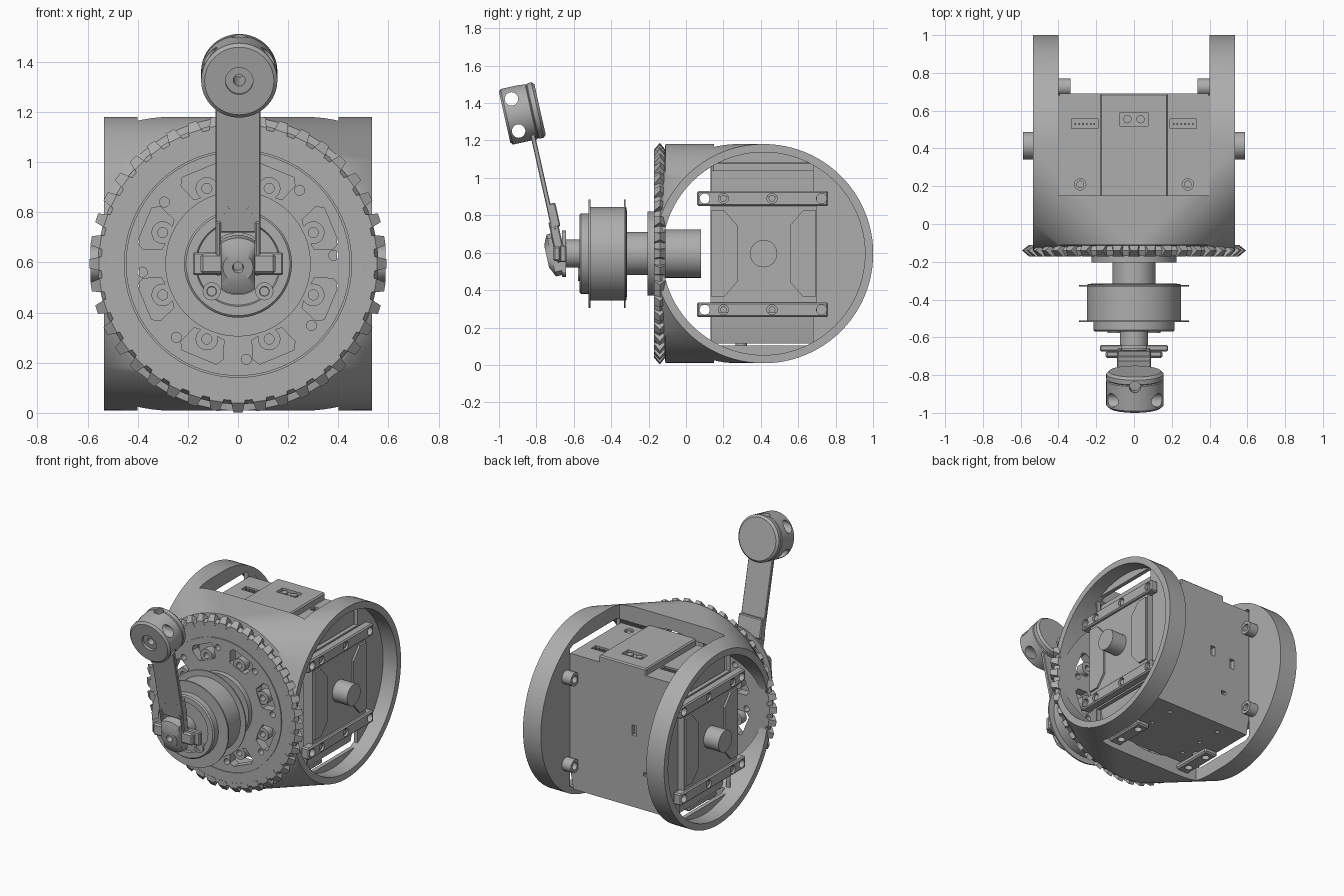
import bpy, bmesh
from math import sin, cos, pi, radians
from mathutils import Vector, Matrix

if "Cube" in bpy.data.objects:
    bpy.data.objects.remove(bpy.data.objects["Cube"], do_unlink=True)

grey = bpy.data.materials.new("machined_grey")
grey.use_nodes = True
grey.diffuse_color = (0.42, 0.42, 0.42, 1)
grey.node_tree.nodes["Principled BSDF"].inputs["Base Color"].default_value = grey.diffuse_color

ZC = 0.595            # height of the main axis
YC = 0.415            # centre of the side rings
TILT = 0.22           # lean of the crank arm
FRONT = Vector((0, -1, 0))
parts = []


def finish(name, bm, keep=True):
    bmesh.ops.recalc_face_normals(bm, faces=bm.faces)
    mesh = bpy.data.meshes.new(name)
    bm.to_mesh(mesh)
    bm.free()
    mesh.materials.append(grey)
    ob = bpy.data.objects.new(name, mesh)
    bpy.context.collection.objects.link(ob)
    if keep:
        parts.append(ob)
    return ob


def lathe(name, origin, axis, profile, steps=64, keep=True):
    """Turn (distance, radius) pairs about an axis."""
    bm = bmesh.new()
    closed = profile[0] == profile[-1]
    rings = []
    for t, r in profile[:-1] if closed else profile:
        count = steps if r else 1
        rings.append([bm.verts.new((r * cos(2 * pi * k / steps), r * sin(2 * pi * k / steps), t))
                      for k in range(count)])
    if closed:
        rings.append(rings[0])
    for a, b in zip(rings, rings[1:]):
        for k in range(steps):
            n = k + 1
            quad = (a[k % len(a)], a[n % len(a)], b[n % len(b)], b[k % len(b)])
            bm.faces.new(list(dict.fromkeys(quad)))
    turn = Vector(axis).to_track_quat('Z', 'Y').to_matrix().to_4x4()
    bm.transform(Matrix.Translation(origin) @ turn)
    return finish(name, bm, keep)


def rod(name, p, q, r, steps=32, keep=True):
    p, q = Vector(p), Vector(q)
    n = (q - p).length
    return lathe(name, p, q - p, [(0, 0), (0, r), (n, r), (n, 0)], steps, keep)


def box(name, centre, size, tilt=0, bevel=0, keep=True):
    bm = bmesh.new()
    bmesh.ops.create_cube(bm, size=1, matrix=Matrix.Diagonal((*size, 1)))
    if bevel:
        bmesh.ops.bevel(bm, geom=bm.edges[:], offset=bevel, segments=1, affect='EDGES')
    bm.transform(Matrix.Translation(centre) @ Matrix.Rotation(tilt, 4, 'X'))
    return finish(name, bm, keep)


def prism(name, pts, direction, keep=True):
    bm = bmesh.new()
    near = [bm.verts.new(p) for p in pts]
    far = [bm.verts.new(Vector(p) + Vector(direction)) for p in pts]
    bm.faces.new(near)
    bm.faces.new(far[::-1])
    for k in range(len(pts)):
        bm.faces.new((near[k], near[k - 1], far[k - 1], far[k]))
    return finish(name, bm, keep)


def cut(ob, cutters):
    for c in cutters:
        m = ob.modifiers.new("cut", 'BOOLEAN')
        m.object, m.solver, m.operation = c, 'EXACT', 'DIFFERENCE'
        c.hide_render = True
    graph = bpy.context.evaluated_depsgraph_get()
    mesh = bpy.data.meshes.new_from_object(ob.evaluated_get(graph))
    ob.modifiers.clear()
    ob.data = mesh
    for c in cutters:
        bpy.data.objects.remove(c, do_unlink=True)


def polar(r, a, y):
    return Vector((r * cos(a), y, ZC + r * sin(a)))


# Housing: round front blended into two side rings
bm = bmesh.new()
R, W = 0.586, 0.535
for i in range(96):
    a = 2 * pi * i / 96
    p = polar(R, a, -0.11)
    p.x = max(-W, min(W, p.x))
    bm.verts.new(p)
    for s in (-W, W):
        bm.verts.new((s, YC + R * cos(a), ZC + R * sin(a)))
hull = bmesh.ops.convex_hull(bm, input=bm.verts[:])
bmesh.ops.delete(bm, geom=list({g for g in hull["geom_interior"] if isinstance(g, bmesh.types.BMVert)}), context='VERTS')
housing = finish("housing", bm)
cut(housing, [
    rod("bore", (-1, YC, ZC), (1, YC, ZC), 0.542, 96, False),
    rod("front_bore", (0, -0.3, ZC), (0, 0.3, ZC), 0.5, 64, False),
    box("back_opening", (0, 0.75, ZC), (0.8, 1.2, 2), keep=False)])

# Gear disc with grooves, windows and holes
gear = lathe("gear_disc", (0, -0.11, ZC), FRONT,
             [(0, 0), (0, 0.54), (0.03, 0.56), (0.06, 0.545), (0.06, 0.453), (0.054, 0.453),
              (0.054, 0.447), (0.06, 0.447), (0.06, 0)], 96)
cutters = []
for i in range(8):
    a = radians(22.5 + 45 * i)
    shape = [(0.3, -0.1), (0.31, -0.21), (0.385, -0.24), (0.41, -0.18),
             (0.41, 0.18), (0.385, 0.24), (0.31, 0.21), (0.3, 0.1)]
    cutters.append(prism("window", [polar(r, a + d, -0.3) for r, d in shape], (0, 0.4, 0), False))
    b = radians(5 + 45 * i)
    cutters.append(rod("hole", polar(0.383, b, -0.3), polar(0.383, b, 0.1), 0.02, 16, False))
cut(gear, cutters)
for i in range(8):
    a = radians(22.5 + 45 * i)
    lathe("window_lug", polar(0.325, a, -0.11), FRONT,
          [(0, 0.02), (0, 0.045), (0.055, 0.045), (0.055, 0.02), (0, 0.02)], 20)

# Gear teeth: straight and pointed
bm = bmesh.new()
TEETH = 40
for i in range(TEETH):
    rot = Matrix.Translation((0, -0.11, ZC)) @ Matrix.Rotation(2 * pi * i / TEETH, 4, 'Y')
    rings = []
    for s in (-1, 1):
        rings.append([bm.verts.new(rot @ Vector((r, -t, s * w)))
                      for r, t, w in ((0.52, 0, 0.032), (0.555, 0, 0.027), (0.593, 0.03, 0.018),
                                      (0.555, 0.062, 0.027), (0.52, 0.062, 0.032))])
    bm.faces.new(rings[0])
    bm.faces.new(rings[1])
    for k in range(5):
        n = (k + 1) % 5
        bm.faces.new((rings[0][k], rings[0][n], rings[1][n], rings[1][k]))
finish("gear_teeth", bm)

# Main shaft, hub plate and flanged pulley
rod("inner_shaft", (0, 0.08, ZC), (0, -0.12, ZC), 0.13)
rod("hub_plate", (0, -0.17, ZC), (0, -0.205, ZC), 0.225, 64)
rod("outer_shaft", (0, -0.2, ZC), (0, -0.33, ZC), 0.115, 48)
lathe("pulley", (0, -0.315, ZC), FRONT,
      [(0, 0), (0, 0.22), (0.005, 0.25), (0.008, 0.25), (0.008, 0.29), (0.016, 0.29), (0.016, 0.25),
       (0.195, 0.25), (0.195, 0.29), (0.205, 0.29), (0.205, 0.215), (0.247, 0.215),
       (0.255, 0.207), (0.255, 0.17), (0.245, 0.165), (0.245, 0)], 80)
rod("crank_shaft", (0, -0.55, ZC), (0, -0.67, ZC), 0.075)
for s in (-1, 1):
    lathe("pulley_screw", (s * 0.105, -0.56, 0.485), FRONT,
          [(0, 0), (0, 0.036), (0.018, 0.036), (0.018, 0.02), (0.012, 0.018), (0.012, 0)], 24)

# Crank yoke and knob
back = Vector((0, cos(TILT), sin(TILT)))
for s in (-1, 1):
    box("yoke_cheek", (s * 0.078, -0.688, 0.66), (0.022, 0.05, 0.22), TILT, 0.006)
box("yoke_bar", (0, -0.657, ZC), (0.36, 0.034, 0.09), 0, 0.006)
box("yoke_front", (0, -0.69, ZC), (0.3, 0.04, 0.08), 0, 0.01)
lathe_parts = [rod("yoke_disc", (0, -0.642, ZC), (0, -0.662, ZC), 0.125, 48),
               lathe("knob", (0, -0.745, 0.58), back,
                     [(0.03, 0), (0.03, 0.018), (0, 0.022), (0, 0.06), (0.025, 0.115), (0.08, 0.115), (0.08, 0)], 48)]
for ob in lathe_parts:
    for v in ob.data.vertices:
        v.co.x = max(-0.068, min(0.068, v.co.x))

# Crank arm, clamp and weight
box("arm_blade", (0, -0.765, 0.985), (0.18, 0.024, 0.54), TILT, 0.004)
box("arm_clamp", (0, -0.707, 0.80), (0.18, 0.045, 0.13), TILT, 0.006)
for s in (-1, 1):
    lathe("arm_screw", Vector((s * 0.055, -0.72, 0.81)), -back,
          [(0, 0), (0, 0.022), (0.018, 0.022), (0.018, 0.012), (0.012, 0.012), (0.012, 0)], 20)
mid = Vector((0.005, -0.875, 1.345))
weight = lathe("weight", mid - back * 0.097, back,
               [(0, 0), (0, 0.138), (0.012, 0.152), (0.145, 0.152), (0.15, 0.147), (0.155, 0.152),
                (0.18, 0.152), (0.194, 0.138), (0.194, 0)], 64)
up = Vector((0, -sin(TILT), cos(TILT)))
cutters = [rod("centre_hole", mid - back, mid + back * 0.08, 0.024, 24, False),
           rod("front_recess", mid - back * 0.9, mid - back * 0.08, 0.055, 32, False),
           rod("top_hole", mid + back * 0.045 + up * 0.1, mid + back * 0.045 + up, 0.03, 24, False)]
for s in (-1, 1):
    c = mid - back * 0.04 + up * s * 0.088
    cutters.append(rod("side_hole", c - Vector((1, 0, 0)), c + Vector((1, 0, 0)), 0.036, 24, False))
cut(weight, cutters)

# Motor body with sloped lower sides
outline = [(-0.395, 1.04), (0.395, 1.04), (0.395, 0.25), (0.37, 0.115), (-0.37, 0.115), (-0.395, 0.25)]
body = prism("motor_body", [(x, 0.14, z) for x, z in outline], (0, 0.55, 0))
cutters = [box("port", (s * 0.26, 0.53, 1.05), (0.14, 0.05, 0.05), keep=False) for s in (-1, 1)]
cutters += [box("back_slot", (x, 0.69, z), (0.035, 0.06, h), keep=False)
            for x, z, h in ((-0.09, 0.64, 0.07), (-0.25, 0.6, 0.07), (-0.18, 0.36, 0.025))]
cutters += [rod("top_hole", (s * 0.285, 0.21, 1.0), (s * 0.285, 0.21, 1.1), 0.03, 24, False) for s in (-1, 1)]
cutters += [rod("base_hole", (x, y, 0.05), (x, y, 0.14), 0.014, 12, False)
            for x in (-0.2, 0.2) for y in (0.25, 0.42, 0.6)]
cut(body, cutters)
for s in (-1, 1):
    rod("top_screw", (s * 0.285, 0.21, 0.99), (s * 0.285, 0.21, 1.03), 0.02, 20)
    for k in range(6):
        box("port_pin", (s * 0.26 + (k - 2.5) * 0.02, 0.53, 1.03), (0.008, 0.012, 0.02))

# Raised top cover with its socket
cover = box("top_cover", (0, 0.415, 1.055), (0.36, 0.55, 0.06), 0, 0.008)
cut(cover, [box("socket", (0, 0.555, 1.085), (0.15, 0.07, 0.04), keep=False)])
for s in (-1, 1):
    rod("socket_pin", (s * 0.035, 0.555, 1.06), (s * 0.035, 0.555, 1.08), 0.022, 16)

# Ring webs, side plates, axles and mounting straps
for s in (-1, 1):
    web = rod("ring_web", (s * 0.402, YC, ZC), (s * 0.43, YC, ZC), 0.56, 96)
    cut(web, [box("front_gap", (s * 0.4, -0.37, ZC), (0.3, 1, 2), keep=False)]
        + [box("web_window", (s * 0.4, 0.41, ZC + h), (0.3, 0.54, 0.15), keep=False) for h in (-0.415, 0.41)])
    box("side_plate", (s * 0.45, YC, 0.59), (0.05, 0.57, 0.62))
    rod("side_axle", (s * 0.46, YC, ZC), (s * 0.588, YC, ZC), 0.073, 40)
    for z in (0.295, 0.89):
        strap = box("mount_strap", (s * 0.465, 0.41, z), (0.06, 0.7, 0.08), 0, 0.008)
        cut(strap, [rod("hole", (s * 0.4, y, z), (s * 0.6, y, z), 0.027, 20, False)
                    for y in (0.1, 0.2, 0.46, 0.725)])
        for y in (0.2, 0.46):
            rod("mount_screw", (s * 0.44, y, z), (s * 0.487, y, z), 0.018, 16)
        lathe("rear_lug", (s * 0.335, 0.725, z), (s, 0, 0),
              [(0, 0.025), (0, 0.045), (0.08, 0.045), (0.08, 0.025), (0, 0.025)], 24)
    for m in (-1, 1):
        pad = [(0.28, 0.23), (0.21, 0.23), (0.14, 0.15), (0.14, -0.15), (0.21, -0.23), (0.28, -0.23)]
        prism("side_pad", [(s * 0.47, YC + m * d, ZC + h) for d, h in pad], (s * 0.018, 0, 0))

# Lower mounting tabs
for s in (-1, 1):
    tab = box("lower_tab", (s * 0.285, 0.26, 0.07), (0.1, 0.36, 0.04), 0, 0.01)
    cut(tab, [rod("hole", (s * 0.285, y, 0), (s * 0.285, y, 0.2), 0.025, 20, False) for y in (0.21, 0.38)])
    rod("tab_post", (s * 0.285, 0.295, 0.08), (s * 0.285, 0.295, 0.12), 0.03, 20)

# Smooth shading with crisp edges
bpy.ops.object.select_all(action='DESELECT')
for ob in parts:
    ob.select_set(True)
bpy.context.view_layer.objects.active = parts[0]
bpy.ops.object.shade_smooth_by_angle(angle=radians(30))
